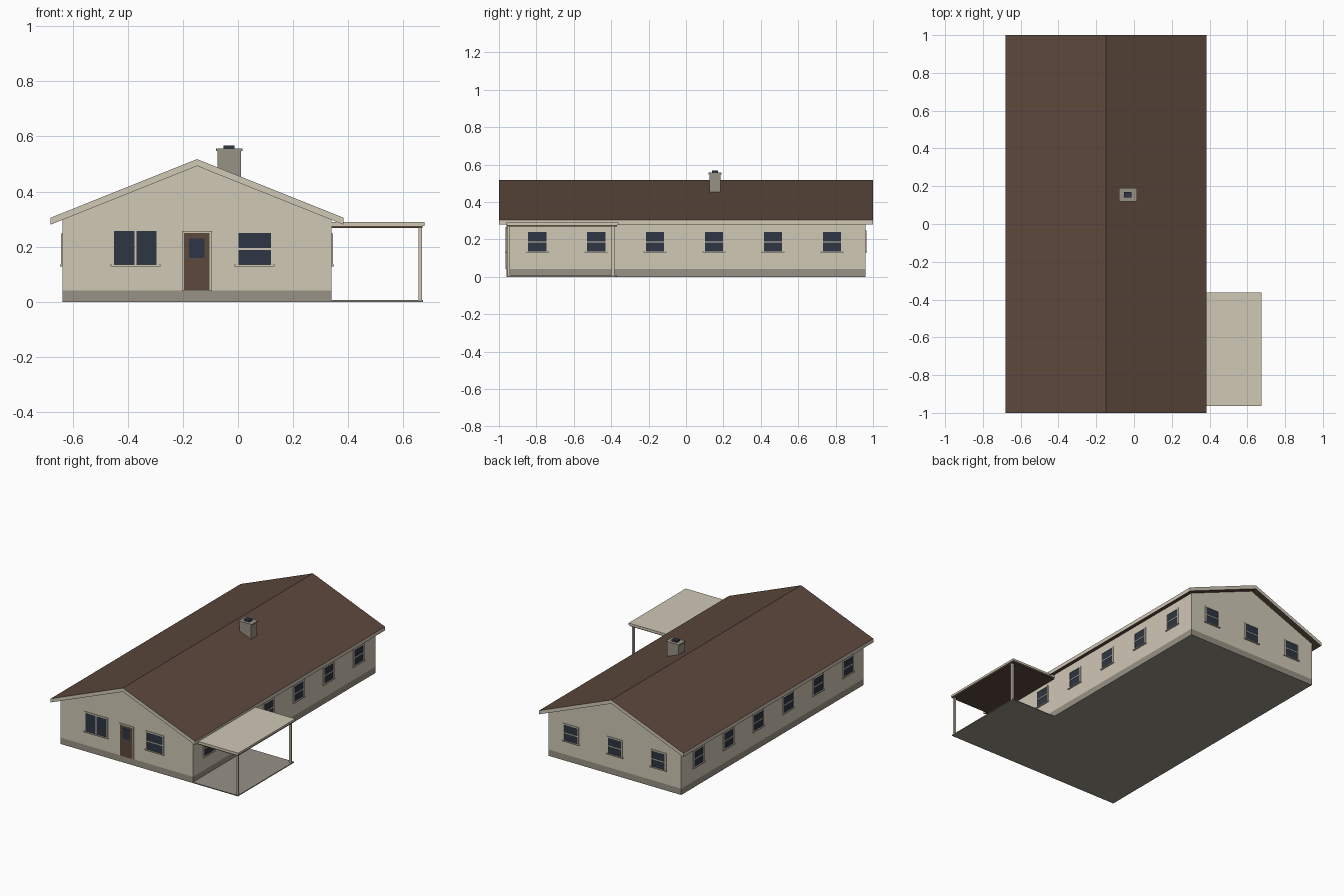
import bpy
import bmesh
from mathutils import Vector

cube = bpy.data.objects.get("Cube")
if cube:
    bpy.data.objects.remove(cube, do_unlink=True)


def make_material(name, rgb):
    linear = [((c / 255 + 0.055) / 1.055) ** 2.4 for c in rgb] + [1]
    mat = bpy.data.materials.new(name)
    mat.use_nodes = True
    mat.diffuse_color = linear
    bsdf = mat.node_tree.nodes["Principled BSDF"]
    bsdf.inputs["Base Color"].default_value = linear
    bsdf.inputs["Roughness"].default_value = 0.9
    return mat


CREAM = make_material("cream render", (208, 200, 182))
BROWN = make_material("brown roofing", (92, 72, 60))
GREY = make_material("grey masonry", (152, 146, 134))
GLASS = make_material("dark glass", (46, 54, 67))


def finish(name, bm, mats):
    bmesh.ops.recalc_face_normals(bm, faces=bm.faces)
    mesh = bpy.data.meshes.new(name)
    bm.to_mesh(mesh)
    bm.free()
    for m in mats:
        mesh.materials.append(m)
    obj = bpy.data.objects.new(name, mesh)
    bpy.context.collection.objects.link(obj)
    return obj


def add_box(bm, lo, hi, slot=0):
    """Add a box between two opposite corners."""
    lo, hi = Vector(lo), Vector(hi)
    verts = bmesh.ops.create_cube(bm, size=1)["verts"]
    for v in verts:
        v.co = (lo + hi) / 2 + v.co * (hi - lo)
    for f in {f for v in verts for f in v.link_faces}:
        f.material_index = slot


def box(name, x, y, z, mat):
    bm = bmesh.new()
    add_box(bm, (x[0], y[0], z[0]), (x[1], y[1], z[1]))
    return finish(name, bm, [mat])


def prism(name, profile, half_length, mats):
    """Extrude an x-z profile along y, centred on the origin."""
    bm = bmesh.new()
    face = bm.faces.new([bm.verts.new((x, -half_length, z)) for x, z in profile])
    ext = bmesh.ops.extrude_face_region(bm, geom=[face])["geom"]
    moved = [g for g in ext if isinstance(g, bmesh.types.BMVert)]
    bmesh.ops.translate(bm, verts=moved, vec=(0, 2 * half_length, 0))
    return finish(name, bm, mats)


LEFT, RIGHT, END = -0.637, 0.34, 0.96
RIDGE = (LEFT + RIGHT) / 2

# House body
box("foundation", (LEFT, RIGHT), (-END, END), (0, 0.042), GREY)
prism("walls", [(LEFT, 0.042), (RIGHT, 0.042), (RIGHT, 0.298),
                (RIDGE, 0.494), (LEFT, 0.298)], END, [CREAM])

# Gabled roof: brown slopes and soffits, cream fascias
half, thick = 0.532, 0.025
roof = prism("roof", [(RIDGE - half, 0.28), (RIDGE, 0.493), (RIDGE + half, 0.28),
                      (RIDGE + half, 0.28 + thick), (RIDGE, 0.493 + thick),
                      (RIDGE - half, 0.28 + thick)], 1.0, [BROWN, CREAM])
for p in roof.data.polygons:
    p.material_index = 0 if abs(p.normal.z) > 0.5 else 1

# Chimney
box("chimney_stack", (-0.075, 0.01), (0.125, 0.185), (0.4, 0.55), GREY)
box("chimney_cap", (-0.08, 0.016), (0.12, 0.19), (0.548, 0.557), GREY)
box("chimney_flue", (-0.052, -0.013), (0.14, 0.17), (0.555, 0.568), GLASS)

# Carport
box("carport_floor", (RIGHT, 0.672), (-0.96, -0.37), (0, 0.006), GREY)
box("carport_roof", (RIGHT, 0.676), (-0.963, -0.362), (0.276, 0.29), CREAM)
box("carport_ceiling", (RIGHT, 0.67), (-0.958, -0.368), (0.268, 0.277), BROWN)
for label, y in (("front", -0.948), ("back", -0.39)):
    box(label + "_carport_post", (0.654, 0.667), (y - 0.007, y + 0.007),
        (0.005, 0.27), CREAM)

# Each wall maps (along, outward, height) to a point
WALLS = {
    "front": lambda u, d, z: (u, -END - d, z),
    "back": lambda u, d, z: (u, END + d, z),
    "right": lambda u, d, z: (LEFT - d, u, z),
    "left": lambda u, d, z: (RIGHT + d, u, z),
}


def wall_boxes(name, wall, parts, mats):
    """Parts are (along range, height range, outward depth, slot)."""
    bm = bmesh.new()
    place = WALLS[wall]
    for (u0, u1), (z0, z1), d, slot in parts:
        a, b = place(u0, -0.002, z0), place(u1, d, z1)
        add_box(bm, [min(p) for p in zip(a, b)], [max(p) for p in zip(a, b)], slot)
    return finish(name, bm, mats)


def surround(u0, u1, z0, z1, w, d):
    """Side and top bars round an opening."""
    return [((u0 - w, u0), (z0, z1 + w), d, 0), ((u1, u1 + w), (z0, z1 + w), d, 0),
            ((u0, u1), (z1, z1 + w), d, 0)]


def window(name, wall, u, width, z0, z1, upright=False):
    u0, u1 = u - width / 2, u + width / 2
    mid, bar = (z0 + z1) / 2, 0.003
    parts = surround(u0, u1, z0, z1, 0.008, 0.005)
    parts.append(((u0, u1), (z0, z1), 0.002, 1))
    parts.append(((u0 - 0.013, u1 + 0.013), (z0 - 0.005, z0 + 0.001), 0.009, 0))
    if upright:
        parts.append(((u - bar, u + bar), (z0, z1), 0.005, 0))
    else:
        parts.append(((u0, u1), (mid - bar, mid + bar), 0.005, 0))
    wall_boxes(name, wall, parts, [CREAM, GLASS])


# Windows
window("front_wide_window", "front", -0.372, 0.154, 0.134, 0.258, True)
window("front_small_window", "front", 0.06, 0.118, 0.134, 0.25)
for i in range(3):
    window(f"back_window_{i + 1}", "back", RIDGE + (i - 1) * 0.322, 0.097, 0.134, 0.24)
for side in ("left", "right"):
    for i in range(6):
        window(f"{side}_window_{i + 1}", side, -0.795 + i * 0.315, 0.097, 0.134, 0.24)

# Front door with a glazed panel
d0, d1 = -0.195, -0.103
door = surround(d0, d1, 0.042, 0.25, 0.008, 0.006)
door += [((d0, d1), (0.042, 0.25), 0.003, 1), ((-0.177, -0.121), (0.16, 0.23), 0.005, 2)]
wall_boxes("front_door", "front", door, [CREAM, BROWN, GLASS])
